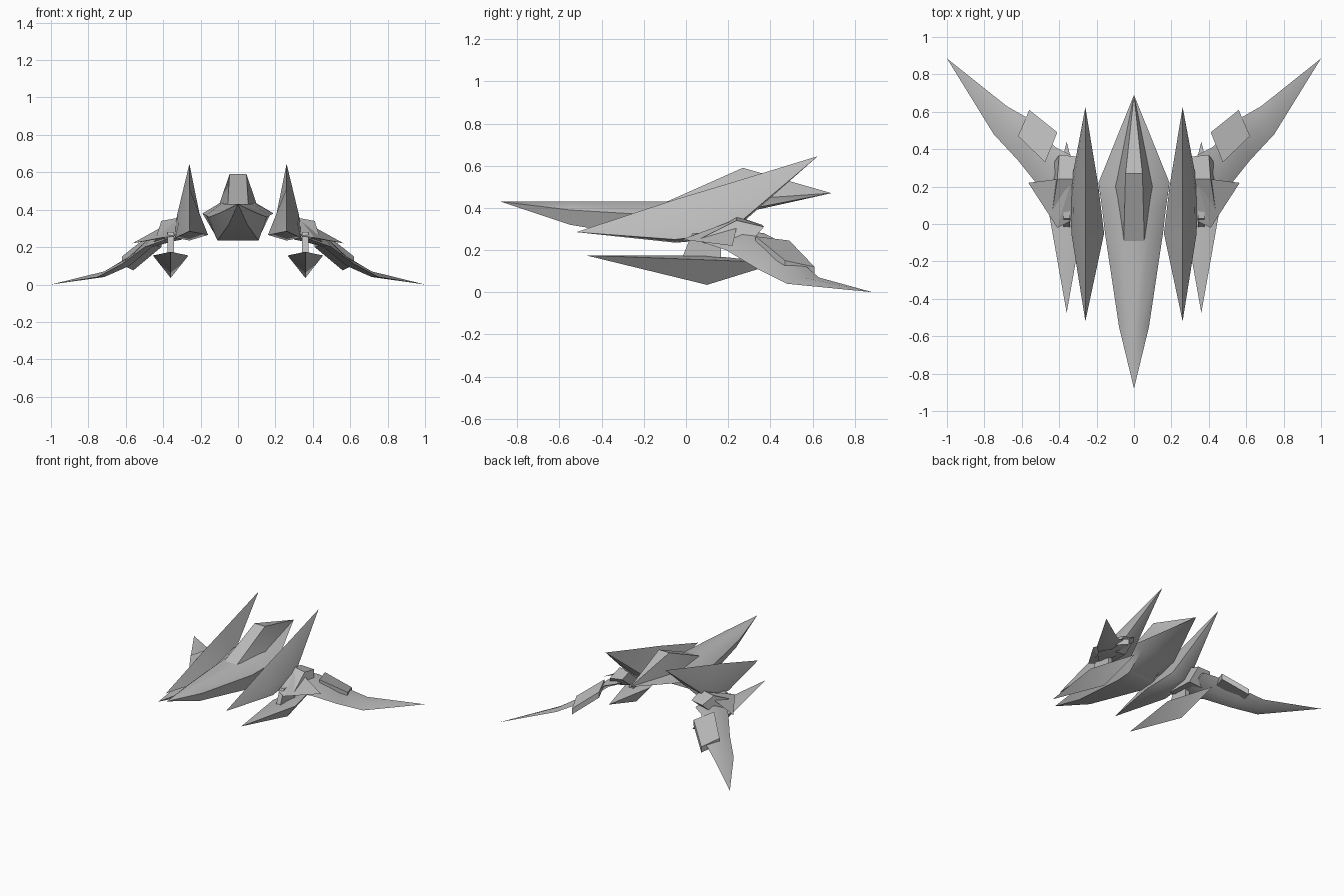
import bpy
import bmesh
import math

if "Cube" in bpy.data.objects:
    bpy.data.objects.remove(bpy.data.objects["Cube"], do_unlink=True)

# Single hull colour
GREY = (0.5, 0.5, 0.5, 1.0)
hull = bpy.data.materials.new("hull_grey")
hull.use_nodes = True
hull.diffuse_color = GREY
hull.node_tree.nodes["Principled BSDF"].inputs["Base Color"].default_value = GREY


def loft(name, rings, mirrored=True, angle=35):
    """Skin a list of rings; a ring with one point is a pointed tip."""
    bm = bmesh.new()
    loops = [[bm.verts.new(p) for p in ring] for ring in rings]
    for a, b in zip(loops, loops[1:]):
        n = max(len(a), len(b))
        for i in range(n):
            j = (i + 1) % n
            if len(a) == 1:
                bm.faces.new((a[0], b[i], b[j]))
            elif len(b) == 1:
                bm.faces.new((a[i], a[j], b[0]))
            else:
                bm.faces.new((a[i], a[j], b[j], b[i]))
    for end in (loops[0], loops[-1]):
        if len(end) > 2:
            bm.faces.new(end)
    bmesh.ops.recalc_face_normals(bm, faces=bm.faces)
    mesh = bpy.data.meshes.new(name)
    bm.to_mesh(mesh)
    bm.free()
    mesh.materials.append(hull)
    obj = bpy.data.objects.new(name, mesh)
    bpy.context.collection.objects.link(obj)
    bpy.ops.object.select_all(action='DESELECT')
    obj.select_set(True)
    bpy.context.view_layer.objects.active = obj
    bpy.ops.object.shade_smooth_by_angle(angle=math.radians(angle))
    if mirrored:
        obj.modifiers.new("Mirror", 'MIRROR').use_axis[0] = True
    return obj


def hexagon(y, wt, zt, wm, zm, wb, zb):
    """Symmetric cross-section from top, middle and bottom half widths."""
    half = [(wt, y, zt), (wm, y, zm), (wb, y, zb)]
    return half + [(-x, y, z) for x, y, z in reversed(half)]


# Central fuselage with pointed nose and tail
loft("fuselage", [
    [(0, -0.88, 0.43)],
    hexagon(-0.55, 0.035, 0.43, 0.08, 0.39, 0.05, 0.32),
    hexagon(-0.05, 0.075, 0.43, 0.155, 0.36, 0.11, 0.235),
    hexagon(0.08, 0.085, 0.435, 0.17, 0.37, 0.11, 0.245),
    hexagon(0.22, 0.09, 0.44, 0.19, 0.38, 0.11, 0.365),
    [(0, 0.69, 0.47)],
], mirrored=False, angle=45)

# Raised canopy tapering back to the tail
loft("canopy", [
    [(0.055, -0.09, 0.43), (0.06, -0.09, 0.41),
     (-0.06, -0.09, 0.41), (-0.055, -0.09, 0.43)],
    [(0.045, 0.27, 0.59), (0.1, 0.2, 0.43),
     (-0.1, 0.2, 0.43), (-0.045, 0.27, 0.59)],
    [(0, 0.69, 0.47)],
], mirrored=False, angle=30)


# Swept nacelles: straight top ridge rising into a tail fin
def nacelle_ring(y, ridge, inner, outer, chine, base):
    return [(0.26, y, ridge), (outer - 0.015, y, chine), (outer, y, base),
            (0.26, y, base - 0.015), (inner, y, base + 0.015)]


loft("nacelle", [
    [(0.26, -0.52, 0.285)],
    nacelle_ring(-0.05, 0.44, 0.16, 0.335, 0.32, 0.25),
    nacelle_ring(0.2, 0.515, 0.19, 0.34, 0.375, 0.285),
    [(0.26, 0.625, 0.645)],
])

# Small triangular winglets
loft("winglet", [
    [(0.33, 0.25, 0.35), (0.41, -0.02, 0.25), (0.33, 0.02, 0.26)],
    [(0.565, 0.22, 0.22)],
], angle=20)

# Shoulder block joining nacelle and wing
loft("wing_shoulder", [
    [(0.3, 0.04, 0.25), (0.3, 0.24, 0.36), (0.3, 0.36, 0.32), (0.3, 0.26, 0.24)],
    [(0.44, 0.05, 0.245), (0.41, 0.24, 0.34), (0.4, 0.37, 0.31), (0.46, 0.28, 0.21)],
])


# Drooping swept-back wings: leading, upper, trailing, lower points
def wing_ring(lead, trail, thick):
    mid = [(a + b) / 2 for a, b in zip(lead, trail)]
    return [lead, (mid[0], mid[1], mid[2] + thick),
            trail, (mid[0], mid[1], mid[2] - thick)]


loft("wing", [
    wing_ring((0.36, 0.04, 0.25), (0.34, 0.37, 0.28), 0.035),
    wing_ring((0.5, 0.19, 0.2), (0.42, 0.41, 0.26), 0.03),
    wing_ring((0.62, 0.34, 0.11), (0.54, 0.55, 0.14), 0.025),
    wing_ring((0.75, 0.48, 0.04), (0.68, 0.63, 0.07), 0.015),
    [(1.0, 0.885, 0.0)],
], angle=45)

# Raised armour plate on each wing
plate = [(0.475, 0.33, 0.255), (0.62, 0.47, 0.14), (0.56, 0.61, 0.11), (0.41, 0.49, 0.235)]
loft("wing_plate", [
    [(x, y, z - 0.035) for x, y, z in plate],
    [(x, y, z + 0.01) for x, y, z in plate],
])

# Underslung dart-shaped pods
loft("pod", [
    [(0.36, -0.475, 0.175)],
    [(0.36, 0.1, 0.175), (0.455, 0.06, 0.155), (0.36, 0.1, 0.035), (0.265, 0.06, 0.155)],
    [(0.36, 0.44, 0.14)],
])

# Pylons holding the pods
loft("pod_pylon", [
    [(0.342, -0.02, 0.16), (0.378, -0.02, 0.16), (0.378, 0.165, 0.16), (0.342, 0.165, 0.16)],
    [(0.342, 0.03, 0.28), (0.378, 0.03, 0.28), (0.378, 0.165, 0.28), (0.342, 0.165, 0.28)],
])
